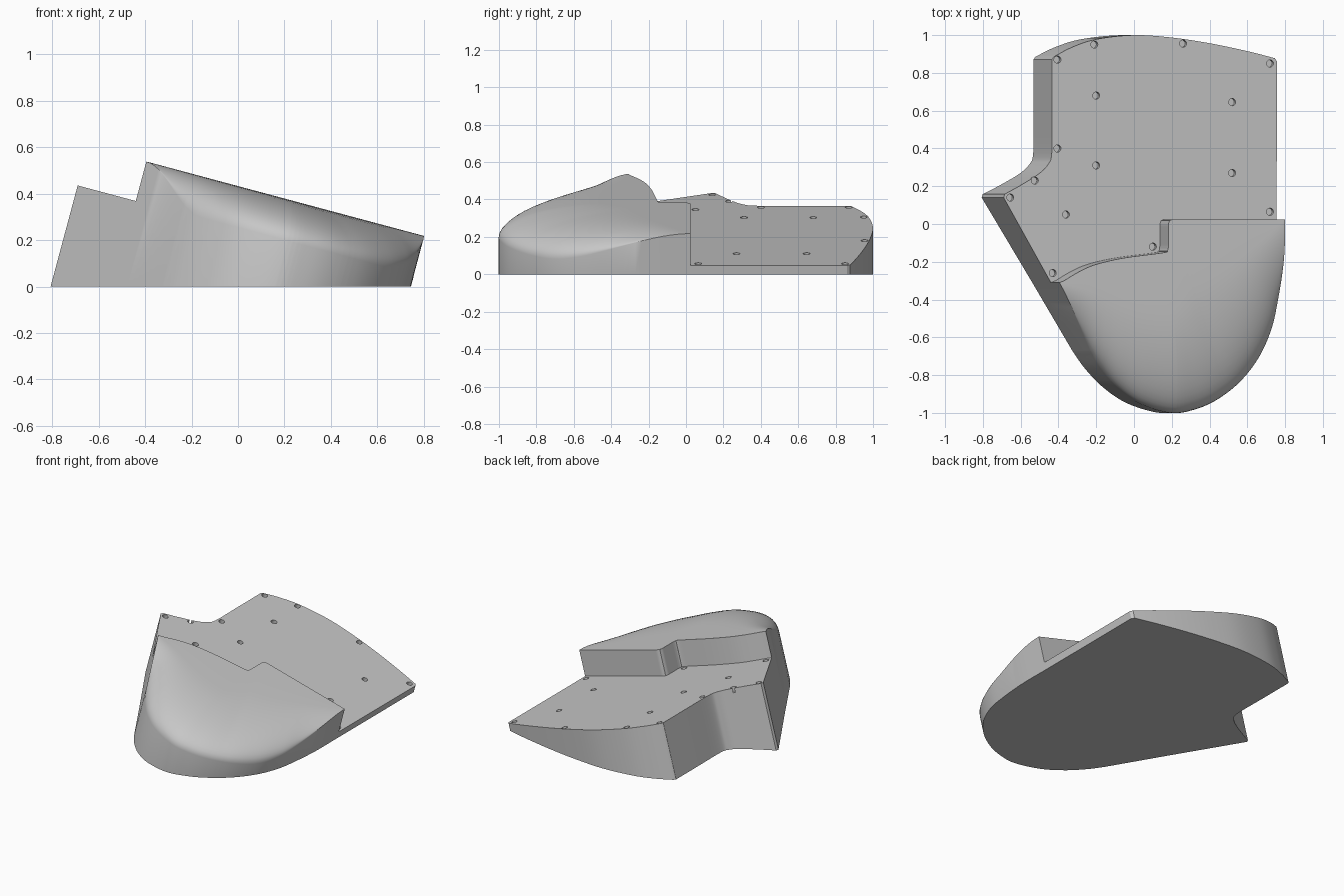
import bpy, bmesh, math
from mathutils import Vector

if "Cube" in bpy.data.objects:
    bpy.data.objects.remove(bpy.data.objects["Cube"])

TILT = math.radians(15)
AXIS = Vector((math.sin(TILT), 0, math.cos(TILT)))
STEP = 0.176          # height of the palm above the plate
FLAT = 0.35           # share of the palm that stays flat

mat = bpy.data.materials.new("plain grey")
mat.use_nodes = True
GREY = (0.57, 0.57, 0.57, 1)
mat.diffuse_color = GREY
mat.node_tree.nodes["Principled BSDF"].inputs["Base Color"].default_value = GREY


def plate(p, lift=0.0):
    """Point on the sloping plate, lifted along the slanted axis."""
    return Vector((p[0], p[1], 0.25 - math.tan(TILT) * p[0])) + AXIS * lift


def floor(p):
    q = plate(p)
    return Vector((q.x - q.z * math.tan(TILT), q.y, 0))


def spline(pts, n=8):
    """Smooth curve through the points."""
    v = [Vector(p) for p in pts]
    v = [2 * v[0] - v[1]] + v + [2 * v[-1] - v[-2]]
    out = []
    for a, b, c, d in zip(v, v[1:], v[2:], v[3:]):
        for i in range(n):
            t = i / n
            out.append(0.5 * (2 * b + (c - a) * t + (2 * a - 5 * b + 4 * c - d) * t * t
                              + (3 * b - a - 3 * c + d) * t ** 3))
    return out + [v[-2]]


def fractions(pts):
    d = [0.0]
    for a, b in zip(pts, pts[1:]):
        d.append(d[-1] + (b - a).length)
    return [x / d[-1] for x in d]


def along(pts, fr, f):
    for i in range(len(pts) - 1):
        if f <= fr[i + 1]:
            return pts[i].lerp(pts[i + 1], (f - fr[i]) / (fr[i + 1] - fr[i]))
    return pts[-1]


def ease(x):
    x = min(max(x, 0), 1)
    return x * x * (3 - 2 * x)


LEFT, RIGHT = (-0.44, -0.31), (0.755, 0.025)

# outlines, drawn on the plate
back = [Vector(RIGHT), Vector((0.757, 0.86))]
back += spline([(0.745, 0.878), (0.6, 0.915), (0.4, 0.957), (0.2, 0.987), (0, 1.0),
                (-0.2, 0.978), (-0.33, 0.935), (-0.425, 0.885)], 5)
back += spline([(-0.435, 0.87), (-0.435, 0.62), (-0.435, 0.38), (-0.455, 0.315),
                (-0.505, 0.265), (-0.6, 0.205), (-0.685, 0.158)], 5)
back += [Vector((-0.69, 0.14)), Vector(LEFT)]
front = [Vector(LEFT)] + spline([(-0.24, -0.675), (-0.18, -0.765), (-0.09, -0.865), (0.03, -0.95),
                                 (0.19, -1.0), (0.31, -0.985), (0.43, -0.935), (0.555, -0.84),
                                 (0.655, -0.71), (0.715, -0.56), (0.74, -0.4), (0.755, -0.2), RIGHT], 6)
step = [Vector(LEFT)] + spline([(-0.415, -0.3), (-0.34, -0.255), (-0.25, -0.215), (-0.1, -0.18),
                                (0.11, -0.152), (0.132, -0.14), (0.137, -0.115)], 4)
step += [Vector(p) for p in [(0.137, 0.0), (0.143, 0.018), (0.16, 0.025), RIGHT]]

# matching samples of the step edge and the front edge
fs, ff = fractions(step), fractions(front)
params = sorted({round(f, 4) for f in fs + ff})
S = [along(step, fs, f) for f in params]
F = [along(front, ff, f) for f in params]
edge = [min(ease(f / 0.25), ease((1 - f) / 0.36)) for f in params]

bm = bmesh.new()


def face(points):
    clean = [p for i, p in enumerate(points) if (p - points[i - 1]).length > 1e-5]
    if len(clean) > 2:
        bm.faces.new([bm.verts.new(p) for p in clean])


def strip(a, b):
    for i in range(len(a) - 1):
        face([a[i], a[i + 1], b[i + 1], b[i]])


# rounded palm top
def ring(t):
    q = max(0, (t - FLAT) / (1 - FLAT))
    out = []
    for s, f, k in zip(S, F, edge):
        drop = k * (1 - math.sqrt(max(0, 1 - q * q))) + (1 - k) * q * q
        out.append(plate(s.lerp(f, t), STEP - 0.172 * k * drop))
    return out


ROWS = 14
rings = [ring(t) for t in [0, FLAT / 2] + [FLAT + (1 - FLAT) * math.sin(i / ROWS * math.pi / 2)
                                           for i in range(ROWS + 1)]]
for a, b in zip(rings, rings[1:]):
    strip(a, b)

# step wall, plate, outer walls and underside
strip([plate(s) for s in S], rings[0])
face([plate(p) for p in back] + [plate(s) for s in S[1:-1]])
strip([floor(p) for p in back], [plate(p) for p in back])
rim, low = rings[-1], [floor(f) for f in F]
last = len(F) - 2
for i in range(last + 1):
    ends = [plate(RIGHT)] if i == last else []
    start = [plate(LEFT)] if i == 0 else []
    face([low[i], low[i + 1]] + ends + [rim[i + 1], rim[i]] + start)
face([floor(p) for p in back] + low[1:-1])

bmesh.ops.remove_doubles(bm, verts=bm.verts, dist=2e-5)
bmesh.ops.recalc_face_normals(bm, faces=bm.faces)


def make(name, mesh_bm):
    me = bpy.data.meshes.new(name)
    mesh_bm.to_mesh(me)
    mesh_bm.free()
    me.materials.append(mat)
    ob = bpy.data.objects.new(name, me)
    bpy.context.collection.objects.link(ob)
    return ob


body = make("wedge_body", bm)

# small pin holes in the plate
HOLES = [(-0.405, 0.87), (-0.21, 0.95), (0.26, 0.955), (0.72, 0.85), (-0.2, 0.68),
         (0.52, 0.645), (-0.405, 0.4), (-0.525, 0.23), (-0.2, 0.31), (0.52, 0.27),
         (-0.655, 0.14), (-0.36, 0.05), (0.72, 0.065), (0.1, -0.12), (-0.43, -0.26)]
turn = AXIS.to_track_quat("Z", "Y").to_matrix().to_4x4()
hb = bmesh.new()
for h in HOLES:
    place = turn.copy()
    place.translation = plate(h)
    bmesh.ops.create_cone(hb, cap_ends=True, segments=20, radius1=0.019, radius2=0.019,
                          depth=0.06, matrix=place)
cutter = make("hole_cutter", hb)
cutter.hide_render = True
mod = body.modifiers.new("holes", "BOOLEAN")
mod.operation = "DIFFERENCE"
mod.solver = "EXACT"
mod.object = cutter
bpy.context.view_layer.objects.active = body
bpy.ops.object.select_all(action="DESELECT")
body.select_set(True)
bpy.ops.object.modifier_apply(modifier=mod.name)
bpy.data.objects.remove(cutter)
bpy.ops.object.shade_smooth_by_angle(angle=math.radians(28))
